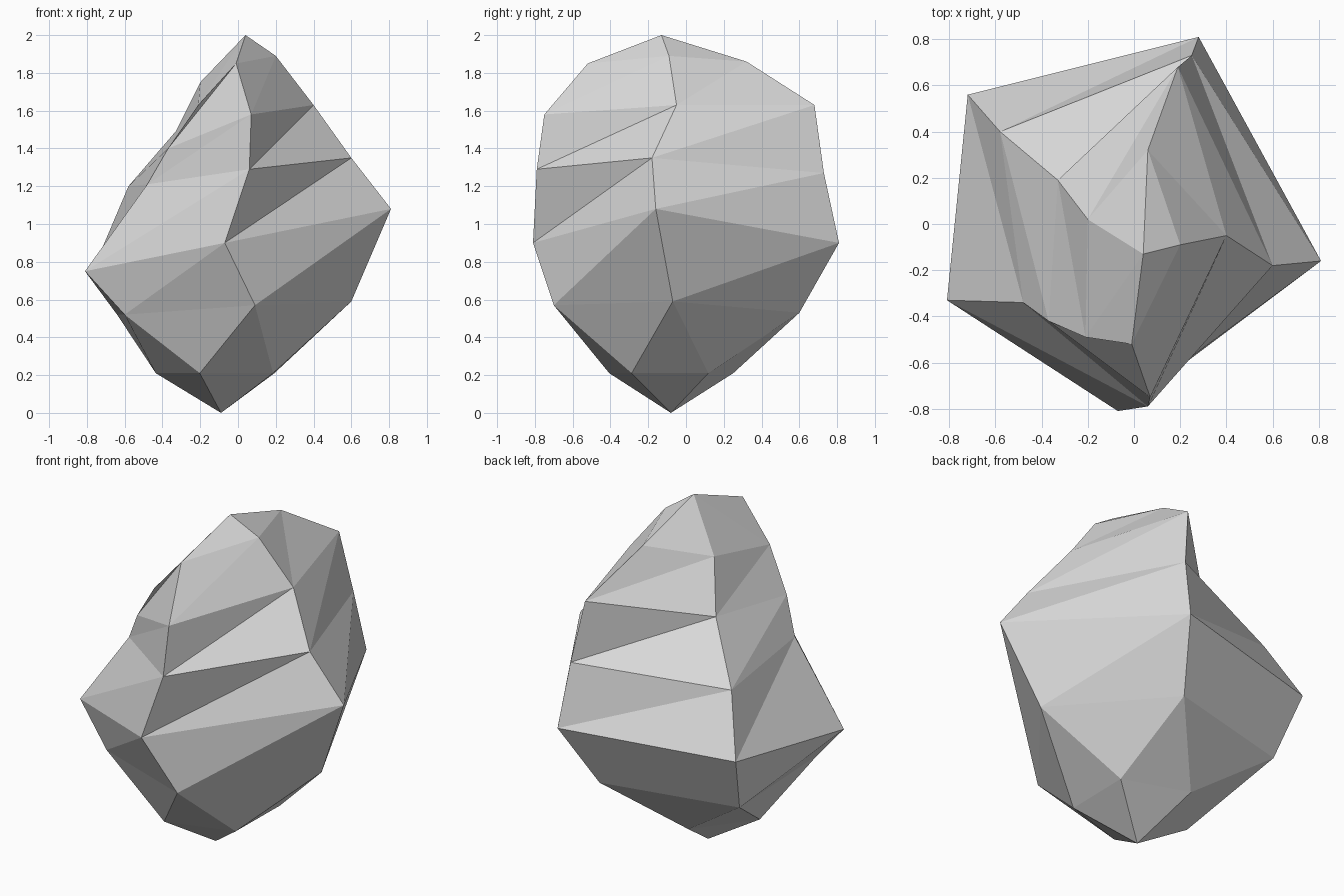
import bpy
import bmesh
from math import cos, sin, radians
from mathutils import Vector

default_cube = bpy.data.objects.get("Cube")
if default_cube:
    bpy.data.objects.remove(default_cube, do_unlink=True)

# Plain grey stone material
stone_grey = bpy.data.materials.new("stone_grey")
stone_grey.use_nodes = True
grey = (0.7, 0.7, 0.7, 1)
stone_grey.diffuse_color = grey
shader = next(n for n in stone_grey.node_tree.nodes if n.type == "BSDF_PRINCIPLED")
shader.inputs["Base Color"].default_value = grey
shader.inputs["Roughness"].default_value = 0.9

# Five ridges running down the boulder, each from crown to lower belly
front_ridge = [(-.01, -.52, 1.85), (.07, -.75, 1.58), (.06, -.79, 1.29),
               (-.07, -.81, .9), (.09, -.7, .57)]
left_ridge = [(.2, -.09, 1.89), (.4, -.05, 1.63), (.6, -.18, 1.35),
              (.81, -.16, 1.08), (.6, -.07, .59)]
back_ridge = [(.06, .32, 1.86), (.19, .68, 1.63), (.25, .73, 1.27),
              (.28, .81, .9), (.15, .6, .53)]
back_right_ridge = [(-.2, .02, 1.75), (-.33, .19, 1.49), (-.58, .4, 1.2),
                    (-.72, .56, .87), (-.64, .41, .52)]
front_right_ridge = [(-.21, -.49, 1.63), (-.37, -.42, 1.4), (-.48, -.34, 1.21),
                     (-.81, -.33, .75), (-.6, -.38, .52)]
ridges = [front_ridge, left_ridge, back_ridge, back_right_ridge, front_right_ridge]
sides = len(ridges)

bm = bmesh.new()
columns = [[bm.verts.new(point) for point in ridge] for ridge in ridges]
peak = bm.verts.new((.04, -.13, 2))
foot_centre = Vector((-.09, -.08, 0))
foot = bm.verts.new(foot_centre)

# Regular ring just above the foot, turned half a step from the ridges
foot_ring = []
for i in range(sides):
    angle = radians(251 + i * 360 / sides)
    offset = Vector((.345 * cos(angle), .345 * sin(angle), .21))
    foot_ring.append(bm.verts.new(foot_centre + offset))

# Skin: crown fan, side bands split along one diagonal, zigzag underside, foot fan
for i in range(sides):
    nxt = (i + 1) % sides
    column, neighbour = columns[i], columns[nxt]
    bm.faces.new((peak, column[0], neighbour[0]))
    for level in range(len(column) - 1):
        below = level + 1
        bm.faces.new((column[level], column[below], neighbour[level]))
        bm.faces.new((column[below], neighbour[below], neighbour[level]))
    bm.faces.new((column[-1], foot_ring[i], foot_ring[nxt]))
    bm.faces.new((column[-1], foot_ring[nxt], neighbour[-1]))
    bm.faces.new((foot, foot_ring[nxt], foot_ring[i]))

bmesh.ops.recalc_face_normals(bm, faces=bm.faces)
mesh = bpy.data.meshes.new("boulder")
bm.to_mesh(mesh)
bm.free()

# Faceted boulder object
mesh.materials.append(stone_grey)
boulder = bpy.data.objects.new("boulder", mesh)
bpy.context.collection.objects.link(boulder)
